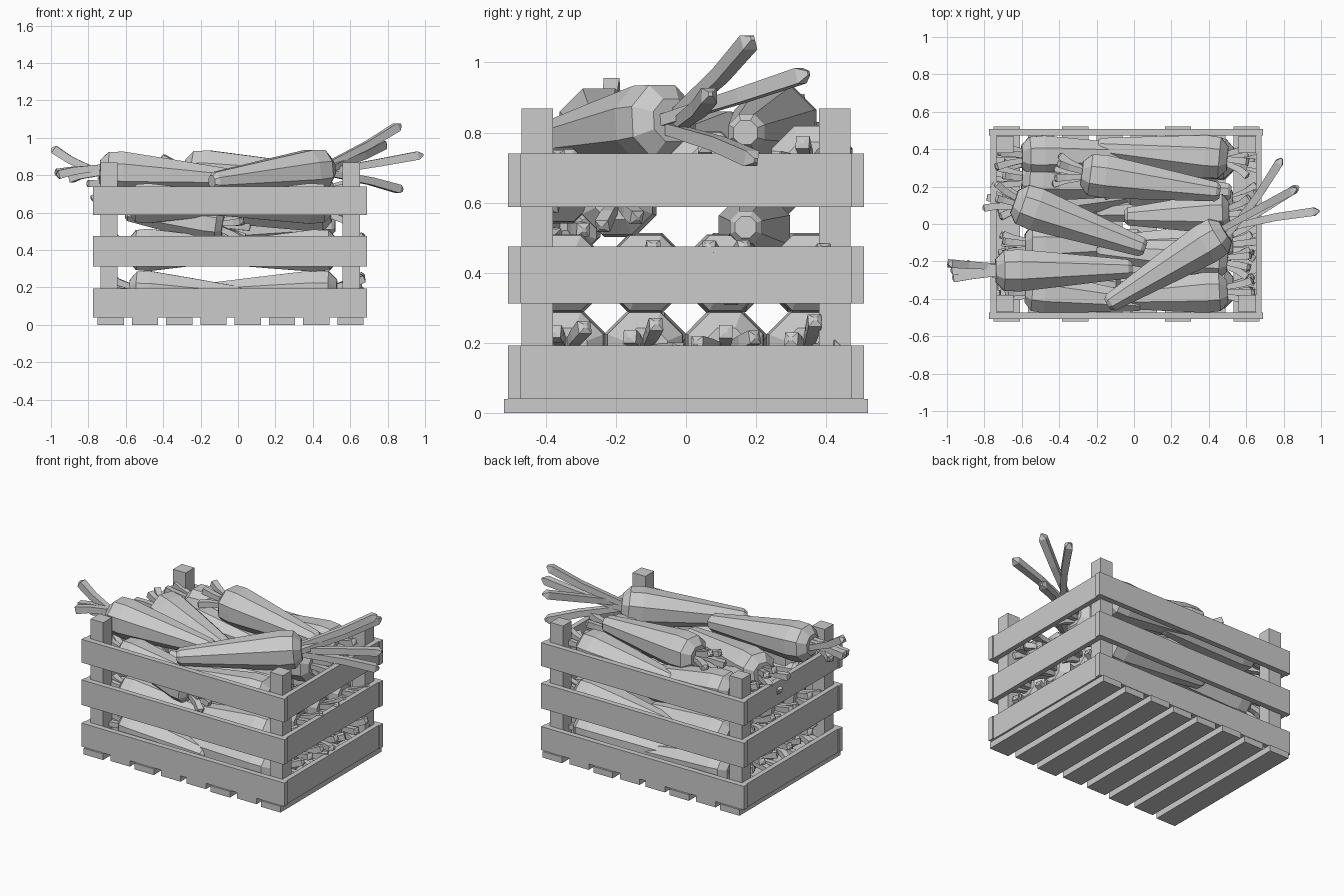
import bpy
import bmesh
import math
import random
from mathutils import Vector

random.seed(4)
cube = bpy.data.objects.get("Cube")
if cube:
    bpy.data.objects.remove(cube, do_unlink=True)

grey = bpy.data.materials.new("plain_grey")
grey.use_nodes = True
colour = (0.6, 0.6, 0.6, 1)
grey.diffuse_color = colour
grey.node_tree.nodes["Principled BSDF"].inputs["Base Color"].default_value = colour


def finish(name, bm):
    bmesh.ops.recalc_face_normals(bm, faces=bm.faces)
    mesh = bpy.data.meshes.new(name)
    bm.to_mesh(mesh)
    bm.free()
    mesh.materials.append(grey)
    obj = bpy.data.objects.new(name, mesh)
    bpy.context.collection.objects.link(obj)


def box(name, x, y, z):
    """Box from (min, max) ranges."""
    bm = bmesh.new()
    bmesh.ops.create_cube(bm, size=1)
    for v in bm.verts:
        v.co = [r[0] + (c + 0.5) * (r[1] - r[0]) for c, r in zip(v.co, (x, y, z))]
    finish(name, bm)


def loft(bm, points, radii, sides, roll=0.0):
    """Tube of flat-sided rings along a path, capped at both ends."""
    rings = []
    for i, p in enumerate(points):
        axis = points[min(i + 1, len(points) - 1)] - points[max(i - 1, 0)]
        axis.normalize()
        u = axis.cross(Vector((0, 0, 1))).normalized()
        w = u.cross(axis)
        angles = [roll + math.tau * k / sides for k in range(sides)]
        rings.append([bm.verts.new(p + (u * math.cos(a) + w * math.sin(a)) * radii[i])
                      for a in angles])
    for a, b in zip(rings, rings[1:]):
        for k in range(sides):
            n = (k + 1) % sides
            bm.faces.new((a[k], a[n], b[n], b[k]))
    bm.faces.new(rings[0])
    bm.faces.new(rings[-1])


ROOT_PROFILE = [(0, 0.3), (0.03, 0.45), (0.5, 0.78), (0.83, 1), (0.94, 0.95), (1, 0.55)]


def carrot(name, crown, tip, r=0.12, stem_ends=None):
    crown, tip = Vector(crown), Vector(tip)
    axis = (crown - tip).normalized()
    bm = bmesh.new()
    loft(bm, [tip.lerp(crown, t) for t, _ in ROOT_PROFILE],
         [s * r for _, s in ROOT_PROFILE], 8, math.pi / 8)
    # Leaf stalks, bent once and pointed at the end
    side = axis.cross(Vector((0, 0, 1))).normalized()
    up = side.cross(axis)
    turn = random.uniform(0, math.tau)
    for k in range(5 if stem_ends is None else len(stem_ends)):
        a = turn + math.tau * k / 5
        out = side * math.cos(a) + up * math.sin(a)
        start = crown + out * 0.025 - axis * 0.01
        if stem_ends is None:
            end = crown + axis * random.uniform(0.1, 0.15) + out * random.uniform(0.05, 0.1)
            bend, width = start.lerp(end, 0.45) + axis * 0.02, 0.025
        else:
            end = Vector(stem_ends[k])
            bend, width = start.lerp(end, 0.5) + axis * 0.03, 0.029
        loft(bm, [start, bend, bend.lerp(end, 0.88), end],
             [width * 0.8, width, width * 1.1, width * 0.3], 4, math.pi / 4)
    finish(name, bm)


# Crate: floor slats
MID = -0.042
for i in range(8):
    x = -0.68 + i * 0.183
    reach = 0.52 if i in (0, 2, 5, 7) else 0.505
    box("floor_slat", (x - 0.07, x + 0.07), (-reach, reach), (0, 0.04))

# Crate: corner posts and three courses of side boards
for s in (-1, 1):
    for t in (-1, 1):
        box("corner_post", sorted((MID + s * 0.602, MID + s * 0.693)),
            sorted((t * 0.38, t * 0.47)), (0.04, 0.868))
for z in ((0.04, 0.193), (0.312, 0.475), (0.588, 0.74)):
    for s, face in ((-1, "front"), (1, "back")):
        box(face + "_board", (MID - 0.732, MID + 0.732), sorted((s * 0.472, s * 0.508)), z)
    for s, face in ((-1, "right"), (1, "left")):
        box(face + "_board", sorted((MID + s * 0.693, MID + s * 0.725)), (-0.472, 0.472), z)

# Packed carrots in the two lower layers, heads at both ends
for z, left_drop, right_drop in ((0.18, 0.03, 0.01), (0.4, 0, 0.02)):
    for i in range(4):
        y = -0.345 + i * 0.23
        wobble = random.uniform(-0.05, 0.05)
        carrot("packed_carrot", (-0.58, y, z), (0.04, y + wobble, z - left_drop), 0.122)
        carrot("packed_carrot", (0.53, y, z),
               (-0.2, y - wobble, z - right_drop), 0.122)

# Loose carrots between the layers
carrot("loose_carrot", (-0.08, -0.35, 0.53), (-0.6, -0.3, 0.6), 0.105)
carrot("loose_carrot", (-0.05, 0.2, 0.52), (0.52, 0.17, 0.53), 0.11)

# Third layer, showing between the heaped ones
carrot("upper_carrot", (0.5, 0.35, 0.71), (-0.2, 0.41, 0.69), 0.125)
carrot("upper_carrot", (0.51, 0.06, 0.7), (-0.05, 0.04, 0.68), 0.115)
carrot("upper_carrot", (0.5, -0.36, 0.65), (-0.2, -0.4, 0.64), 0.117)
carrot("upper_carrot", (0.5, -0.2, 0.61), (-0.2, -0.14, 0.6), 0.115)
carrot("upper_carrot", (-0.6, 0.36, 0.71), (0.1, 0.37, 0.66))
carrot("upper_carrot", (-0.6, 0.24, 0.67), (0.05, 0.2, 0.64))
carrot("upper_carrot", (-0.58, -0.36, 0.65), (0.05, -0.42, 0.65), 0.115)
carrot("upper_carrot", (-0.64, 0.12, 0.75), (0.06, -0.13, 0.72), 0.125)

# Heaped carrots on top
carrot("top_carrot", (-0.28, 0.27, 0.82), (0.46, 0.17, 0.8), 0.125)
carrot("top_carrot", (-0.74, -0.25, 0.82), (-0.01, -0.24, 0.78), 0.122,
       [(-0.995, -0.21, 0.945), (-0.98, -0.25, 0.81), (-0.97, -0.29, 0.8),
        (-0.9, -0.21, 0.78)])
carrot("top_carrot", (0.49, -0.04, 0.835), (-0.14, -0.43, 0.765), 0.12,
       [(0.87, 0.19, 1.07), (0.99, 0.07, 0.91), (0.88, 0.2, 0.72),
        (0.79, 0.35, 0.97)])
